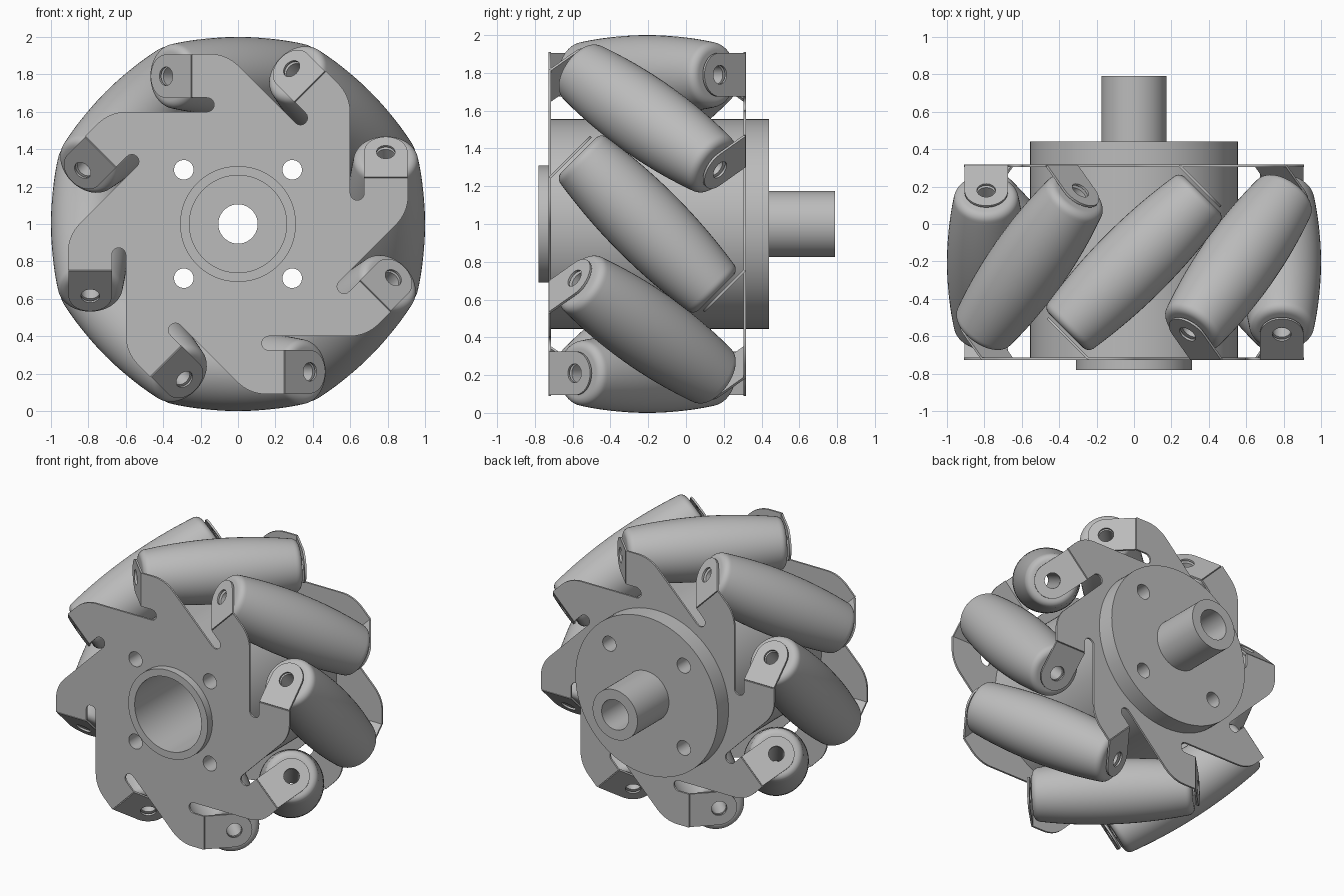
import bpy, bmesh
from math import sin, cos, pi, radians, tan
from mathutils import Matrix, Vector

if "Cube" in bpy.data.objects:
    bpy.data.objects.remove(bpy.data.objects["Cube"])

GREY = 0.5
metal = bpy.data.materials.new("plain_grey")
metal.use_nodes = True
metal.diffuse_color = (GREY, GREY, GREY, 1)
metal.node_tree.nodes["Principled BSDF"].inputs["Base Color"].default_value = (GREY, GREY, GREY, 1)

# Wheel frame: local z is the axle pointing to the front
WHEEL = Matrix.Translation((0, 0, 1)) @ Matrix.Rotation(pi / 2, 4, 'X')
MID = 0.205            # middle of the roller ring along the axle
AXIS_R = 0.79          # distance of roller axes from the axle
COUNT = 8
STEP = 2 * pi / COUNT


def place(name, mesh, matrix=Matrix()):
    obj = bpy.data.objects.new(name, mesh)
    bpy.context.collection.objects.link(obj)
    obj.matrix_world = WHEEL @ matrix
    return obj


def finish(bm, name):
    bmesh.ops.remove_doubles(bm, verts=bm.verts, dist=1e-5)
    bmesh.ops.recalc_face_normals(bm, faces=bm.faces)
    mesh = bpy.data.meshes.new(name)
    bm.to_mesh(mesh)
    bm.free()
    mesh.materials.append(metal)
    return mesh


def arc(cx, cy, r, a0, a1, n):
    return [(cx + r * cos(a0 + (a1 - a0) * i / n), cy + r * sin(a0 + (a1 - a0) * i / n))
            for i in range(n + 1)]


def circle(r, cx=0, cy=0, n=64):
    return arc(cx, cy, r, 0, 2 * pi, n)[:-1]


def slab(name, loops, z0, z1):
    """Filled flat outline with holes, extruded from z0 to z1."""
    curve = bpy.data.curves.new(name, 'CURVE')
    curve.dimensions = '2D'
    curve.fill_mode = 'BOTH'
    curve.extrude = (z1 - z0) / 2
    for loop in loops:
        spline = curve.splines.new('POLY')
        spline.points.add(len(loop) - 1)
        for point, (x, y) in zip(spline.points, loop):
            point.co = (x, y, 0, 1)
        spline.use_cyclic_u = True
    temp = bpy.data.objects.new(name, curve)
    bm = bmesh.new()
    raw = bpy.data.meshes.new_from_object(temp)
    bm.from_mesh(raw)
    bpy.data.objects.remove(temp)
    bpy.data.curves.remove(curve)
    bpy.data.meshes.remove(raw)
    bmesh.ops.translate(bm, verts=bm.verts, vec=(0, 0, (z0 + z1) / 2))
    return finish(bm, name)


def lathe(name, profile, segments=48):
    """Closed (radius, z) profile turned around z."""
    bm = bmesh.new()
    verts = [bm.verts.new((r, 0, z)) for r, z in profile]
    edges = [bm.edges.new((verts[i - 1], verts[i])) for i in range(len(verts))]
    bmesh.ops.spin(bm, geom=verts + edges, cent=(0, 0, 0), axis=(0, 0, 1),
                   angle=2 * pi, steps=segments)
    return finish(bm, name)


# Hub: hollow drum, back disc, shaft and front collar
bolts = [circle(0.052, sx * 0.29, sy * 0.29, 32) for sx in (-1, 1) for sy in (-1, 1)]
hub_parts = [
    ("hub_drum", [circle(0.555, n=96), circle(0.26)] + bolts, -0.32, 0.72),
    ("hub_back_disc", [circle(0.555, n=96), circle(0.105)] + bolts, -0.44, -0.32),
    ("shaft", [circle(0.175), circle(0.105)], -0.79, -0.44),
    ("front_collar", [circle(0.31), circle(0.26)], 0.72, 0.78),
]
parts = [place(name, slab(name, loops, a, b)) for name, loops, a, b in hub_parts]

# Side plate outline: one arm with fillet, tab root and relief slot, repeated
OUT, FOLD, TAB_IN, SLOT_IN, SLOT_END = 0.91, 0.245, 0.675, 0.60, 0.165
FILLET = 0.22
corner_y = OUT - SLOT_IN * 2 ** 0.5
arm = arc(OUT - FILLET, corner_y + FILLET * tan(STEP / 2), FILLET, -STEP, 0, 8)
arm += [(OUT, FOLD), (TAB_IN, FOLD)]
slot_r = (TAB_IN - SLOT_IN) / 2
arm += arc(SLOT_IN + slot_r, SLOT_END, slot_r, 0, -pi, 10)
outline = []
for k in range(COUNT):
    turn = Matrix.Rotation(k * STEP, 2)
    outline += [tuple(turn @ Vector(p)) for p in arm]
plate = slab("side_plate", [outline, circle(0.262)] + bolts, 0.715, 0.728)

# Bent tab with rounded end and pin hole
TAB_W = 0.116
tab = slab("roller_tab", [[(-TAB_W, -0.19), (TAB_W, -0.19)] + arc(0, 0, TAB_W, 0, pi, 20),
                          circle(0.05, n=32)], -0.006, 0.007)

# Barrel roller with rounded ends and a bore
half = [(0.21 - 0.04 * (t / 0.5) ** 2, t) for t in [0.47 * i / 10 for i in range(11)]]
half += arc(0.129, 0.47, 0.045, radians(15), pi / 2, 6)
half += [(0.05, 0.515)]
roller = lathe("roller", [(r, -t) for r, t in reversed(half[1:])] + half)

# Both sides share the same plate and tabs, turned about a radial axis
FLIP = (Matrix.Translation((0, 0, MID)) @ Matrix.Rotation(pi, 4, 'X')
        @ Matrix.Translation((0, 0, -MID)))
TILT = Matrix.Rotation(-pi / 4, 4, 'X')
for side, flip in (("front", Matrix()), ("back", FLIP)):
    parts.append(place(side + "_plate", plate, flip))
    for k in range(COUNT):
        spot = Matrix.Translation((AXIS_R, 0.38, MID + 0.38)) @ TILT
        parts.append(place(f"{side}_tab_{k + 1}", tab,
                           flip @ Matrix.Rotation(k * STEP, 4, 'Z') @ spot))
for k in range(COUNT):
    spot = Matrix.Translation((AXIS_R, 0, MID)) @ TILT
    parts.append(place(f"roller_{k + 1}", roller, Matrix.Rotation(k * STEP, 4, 'Z') @ spot))

# Smooth curved walls, keep edges sharp
bpy.ops.object.select_all(action='DESELECT')
for obj in parts:
    obj.select_set(True)
bpy.context.view_layer.objects.active = parts[0]
bpy.ops.object.shade_smooth_by_angle(angle=radians(30))
